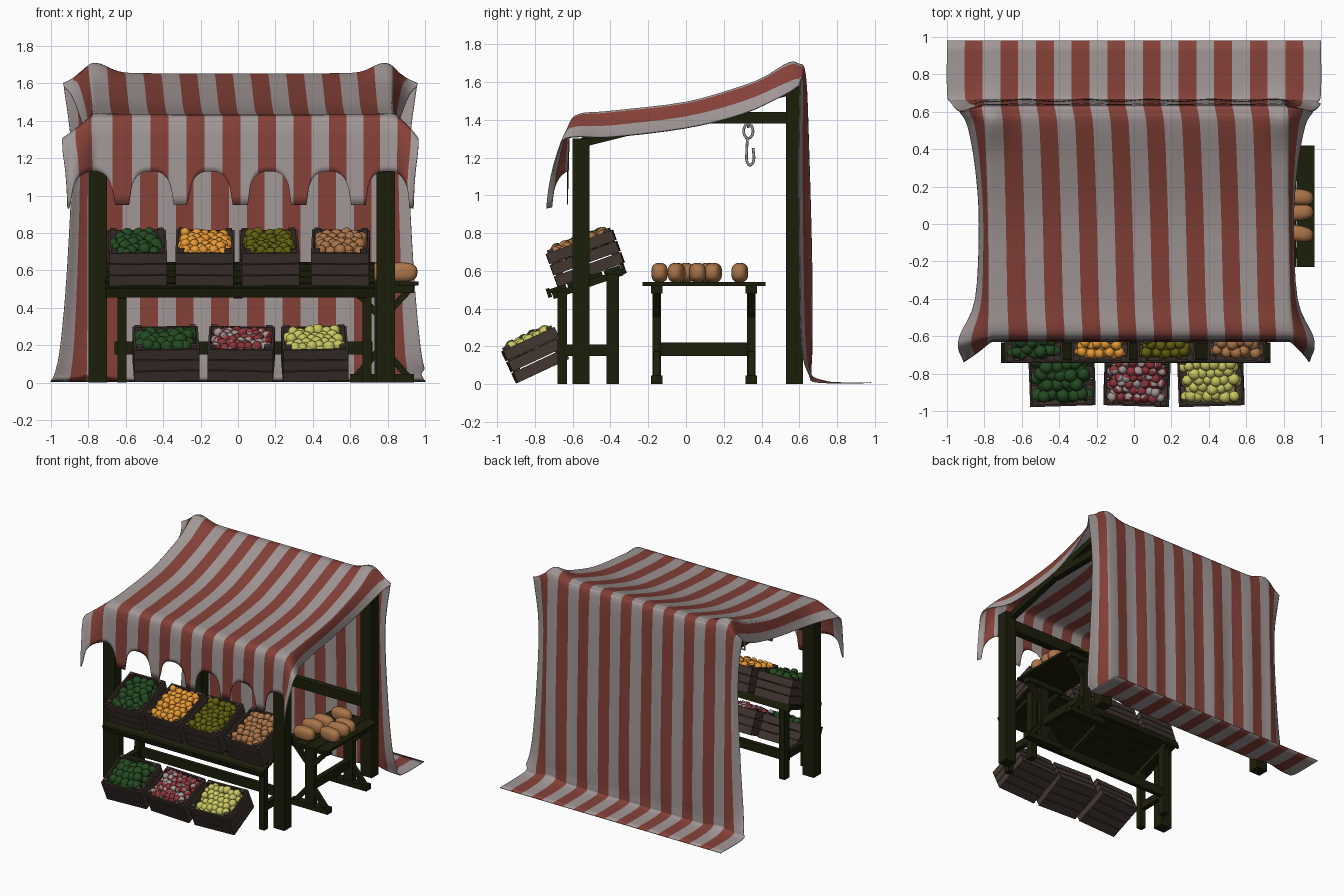
import bpy, bmesh, math, random
from mathutils import Matrix, Vector

random.seed(4)
if "Cube" in bpy.data.objects:
    bpy.data.objects.remove(bpy.data.objects["Cube"])


def material(name, r, g, b):
    m = bpy.data.materials.new(name)
    m.use_nodes = True
    m.diffuse_color = (r, g, b, 1)
    bsdf = m.node_tree.nodes["Principled BSDF"]
    bsdf.inputs["Base Color"].default_value = (r, g, b, 1)
    bsdf.inputs["Roughness"].default_value = 0.8
    return m


RED = material("cloth red", .235, .053, .04)
WHITE = material("pale grey", .36, .315, .305)
WOOD = material("dark timber", .012, .013, .003)
CRATE = material("crate brown", .055, .037, .03)
GREEN = material("leaf green", .018, .068, .015)
ORANGE = material("orange", .8, .32, .035)
OLIVE = material("olive", .125, .115, .005)
TAN = material("baked tan", .4, .175, .065)
YELLOW = material("pale yellow", .58, .56, .12)
CRIMSON = material("radish crimson", .27, .035, .04)


def finish(bm, name, mats, smooth=False):
    mesh = bpy.data.meshes.new(name)
    bm.to_mesh(mesh)
    bm.free()
    ob = bpy.data.objects.new(name, mesh)
    bpy.context.collection.objects.link(ob)
    for m in mats:
        mesh.materials.append(m)
    if smooth:
        mesh.polygons.foreach_set("use_smooth", [True] * len(mesh.polygons))
    return ob


def box(bm, lo, hi, frame=Matrix()):
    lo, hi = Vector(lo), Vector(hi)
    size = Matrix.Diagonal((*(hi - lo), 1))
    bmesh.ops.create_cube(bm, size=1, matrix=frame @ Matrix.Translation((lo + hi) / 2) @ size)


def beam(bm, a, b, w, h):
    a, b = Vector(a), Vector(b)
    turn = (b - a).to_track_quat('Y', 'Z').to_matrix().to_4x4()
    n = (b - a).length
    box(bm, (-w / 2, 0, -h / 2), (w / 2, n, h / 2), Matrix.Translation(a) @ turn)


# Striped cloth: front valance, sagging roof, back sheet and floor flap in one
# stations: y, z, half width at hem, hem drop, hem shift in y
STATIONS = [
    (-.63, .95, .91, .02, -.11), (-.625, 1.2, .92, .05, -.09),
    (-.615, 1.37, .94, .09, -.05), (-.57, 1.43, .93, .12, -.02),
    (-.4, 1.435, .85, .14, 0), (0, 1.475, .83, .14, 0), (.3, 1.56, .85, .15, 0),
    (.52, 1.64, .89, .12, 0), (.595, 1.65, .93, .07, 0), (.635, 1.6, .93, .03, -.03),
    (.648, 1.2, .89, 0, -.05), (.662, .6, .915, 0, -.06), (.665, .2, .95, 0, -.05),
    (.665, .05, .98, 0, -.01), (.7, .012, 1, 0, 0), (.98, .01, 1, 0, 0)]


def station(t):
    i = min(int(t), len(STATIONS) - 2)
    f = t - i
    near = [STATIONS[max(0, min(len(STATIONS) - 1, i + k))] for k in (-1, 0, 1, 2)]
    return [b + .5 * f * (c - a + f * (2 * a - 5 * b + 4 * c - d + f * (3 * (b - c) + d - a)))
            for a, b, c, d in zip(*near)]


def scallop(x):
    d = (x + .78 + .158) % .316 - .158
    return .95 + .18 * max(0, 1 - abs(d / .114) ** 2.6) ** .38


def cloth_point(u, t):
    y, z, edge, drop, dy = station(t)
    a, s = abs(u), math.copysign(1, u)
    e = max(0, (a - .8) / .2) ** (.7 if t < 9 else 1)
    if s > 0 and t < 13:
        edge += .025
    # the stripes drift sideways towards the front
    drift = .06 * max(0, min(1, (9 - t) / 6)) * (1 - a ** 4)
    x = s * (min(a, .8) + (edge - .8) * e) + drift
    if t < 2:
        z = scallop(x) + (STATIONS[2][1] - scallop(x)) * t / 2
    z -= drop * e ** 1.3
    y += dy * e
    # raised along the rafters, peaked over the rear posts, folded down the back
    if 3 < t < 8:
        z += .022 * math.sin((t - 3) / 5 * math.pi) * min(1, a / .8) ** 4
    z += .05 * math.exp(-((a - .77) / .09) ** 2 - ((y - .57) / .12) ** 2)
    if 9 < t < 13:
        y += .007 * math.sin(u * 19) * math.sin((t - 9) / 4 * math.pi)
    return x, y, z


STRIPES, FINE, ROWS = 21, 7, 4
cols, rows = STRIPES * FINE, (len(STATIONS) - 1) * ROWS
bm = bmesh.new()
grid = [[bm.verts.new(cloth_point(2 * c / cols - 1, r / ROWS)) for c in range(cols + 1)]
        for r in range(rows + 1)]
for r in range(rows):
    for c in range(cols):
        f = bm.faces.new((grid[r][c], grid[r][c + 1], grid[r + 1][c + 1], grid[r + 1][c]))
        f.material_index = (c // FINE) % 2
cloth = finish(bm, "striped_canopy", [WHITE, RED], True)
cloth.modifiers.new("thickness", 'SOLIDIFY').thickness = .005

# Stall frame: posts, cross beams, rafters and side rails
bm = bmesh.new()
for x, inner in ((-.75, -.725), (.79, .765)):
    box(bm, (x - .05, -.6, 0), (x + .05, -.51, 1.3))
    box(bm, (x - .05, .53, 0), (x + .05, .62, 1.6))
    box(bm, (inner - .025, .0, 1.38), (inner + .025, .55, 1.44))
    beam(bm, (inner, -.55, 1.28), (inner, .57, 1.56), .05, .05)
box(bm, (-.75, -.585, 1.17), (.79, -.525, 1.26))
box(bm, (-.75, .545, 1.54), (.79, .605, 1.61))
box(bm, (-.75, .55, .55), (.79, .6, .63))
finish(bm, "stall_frame", [WOOD])

# Sloped display shelf
SHELF = Matrix.Translation((0, -.72, .48)) @ Matrix.Rotation(math.radians(19), 4, 'X')
bm = bmesh.new()
for i in range(4):
    box(bm, (-.71, i * .102, 0), (.73, i * .102 + .092, .022), SHELF)
box(bm, (-.71, -.015, -.02), (.73, .005, .03), SHELF)
box(bm, (-.71, .4, -.03), (.73, .42, .03), SHELF)
for x in (-.62, 0, .66):
    box(bm, (x - .025, .01, -.035), (x + .025, .4, 0), SHELF)
for x in (-.62, .69):
    box(bm, (x - .025, -.68, 0), (x + .025, -.63, .49))
    box(bm, (x - .025, -.42, 0), (x + .025, -.355, .58))
    box(bm, (x - .02, -.65, .15), (x + .02, -.39, .21))
box(bm, (-.66, -.405, .15), (.72, -.37, .22))
finish(bm, "display_shelf", [WOOD])

# Trestle side table
bm = bmesh.new()
for i in range(4):
    x = .57 + i * .1
    box(bm, (x, -.23, .52), (x + .096, .42, .54))
for y in (-.155, .345):
    box(bm, (.73, y - .022, .04), (.81, y + .022, .5))
    for z in (0, .48):
        box(bm, (.6, y - .03, z), (.94, y + .03, z + .045))
    for s in (-1, 1):
        beam(bm, (.77 + s * .14, y, .03), (.77 + s * .02, y, .17), .035, .035)
        beam(bm, (.77 + s * .14, y, .49), (.77 + s * .02, y, .36), .035, .035)
box(bm, (.75, -.155, .15), (.79, .345, .22))
finish(bm, "side_table", [WOOD])


# Slatted crates filled with produce
def crate(name, frame, w, d, h):
    bm = bmesh.new()
    k = h / 3
    for i in range(3):
        z0, z1 = i * k + .003, (i + 1) * k - .003
        for y in (0, d - .012):
            box(bm, (-w / 2, y, z0), (w / 2, y + .012, z1), frame)
        for x in (-w / 2, w / 2 - .012):
            box(bm, (x, .012, z0), (x + .012, d - .012, z1), frame)
    for i in range(4):
        box(bm, (-w / 2, i * d / 4 + .003, 0), (w / 2, (i + 1) * d / 4 - .003, .012), frame)
    for x in (-w / 2 + .012, w / 2 - .047):
        for y in (.012, d - .042):
            box(bm, (x, y, 0), (x + .035, y + .03, h + .012), frame)
    finish(bm, name, [CRATE])


def produce(name, frame, w, mats, r, d, h):
    bm = bmesh.new()
    for layer in range(2):
        inset = r + .012 + layer * r * .5
        span_x, span_y = w - 2 * inset, d - 2 * inset
        nx, ny = round(span_x / (r * 1.65)) + 1, round(span_y / (r * 1.5)) + 1
        for j in range(ny):
            odd = j % 2
            for i in range(nx - odd):
                jit = [random.uniform(-.3, .3) * r for _ in range(3)]
                c = frame @ (Vector((span_x * ((i + odd / 2) / (nx - 1) - .5),
                                     inset + span_y * j / (ny - 1),
                                     h - r * 1.05 + layer * r * .75)) + Vector(jit))
                size = r * random.uniform(.9, 1.1)
                new = bmesh.ops.create_icosphere(bm, subdivisions=2, radius=size,
                                                 matrix=Matrix.Translation(c))["verts"]
                if len(mats) > 1:
                    axis = Vector([random.uniform(-1, 1) for _ in range(3)]).normalized()
                    for f in {f for v in new for f in v.link_faces}:
                        f.material_index = int((f.calc_center_median() - c).dot(axis) > size * .15)
    finish(bm, name, mats, True)


# name, colours, fruit radius, x, turn in degrees, on the shelf
GOODS = [("green_apple", [GREEN], .034, -.535, 1, True), ("orange", [ORANGE], .028, -.18, -1, True),
         ("olive_fruit", [OLIVE], .029, .175, 2, True), ("potato", [TAN], .031, .545, -1, True),
         ("cabbage", [GREEN], .037, -.38, 2, False),
         ("radish", [CRIMSON, WHITE], .026, .012, -2, False),
         ("lemon", [YELLOW], .031, .415, 2, False)]
for name, mats, r, x, turn, upper in GOODS:
    y, z, tilt, w, d = (-.675, .515, 20, .31, .37) if upper else (-.895, .005, 25, .35, .3)
    frame = (Matrix.Translation((x, y, z)) @ Matrix.Rotation(math.radians(tilt), 4, 'X')
             @ Matrix.Rotation(math.radians(turn), 4, 'Z'))
    crate(name + "_crate", frame, w, d, .19)
    produce(name + "_pile", frame, w, mats, r, d, .19)

# Plump loaves on the side table
bm = bmesh.new()
for x, y in ((.87, -.05), (.87, .06), (.87, .145), (.7, -.14), (.68, .0), (.7, .11), (.74, .285)):
    new = bmesh.ops.create_icosphere(bm, subdivisions=3, radius=1)["verts"]
    for v in new:
        v.co = [math.copysign(abs(k) ** .75, k) for k in v.co]
    shape = Matrix.Diagonal((.09, .044, .052, 1))
    turn = Matrix.Rotation(random.uniform(-.2, .2), 4, 'Z')
    bmesh.ops.transform(bm, verts=new, matrix=Matrix.Translation((x, y, .59)) @ turn @ shape)
finish(bm, "bread_loaves", [TAN], True)

# Hanging hook: a ring round the side rail, a link and a curved hook
HOOK_X = -.685
curve = bpy.data.curves.new("hook", 'CURVE')
curve.dimensions = '3D'
curve.bevel_depth = .007
curve.bevel_resolution = 2


def wire(points, closed=False):
    sp = curve.splines.new('POLY')
    sp.points.add(len(points) - 1)
    for p, co in zip(sp.points, points):
        p.co = (*co, 1)
    sp.use_cyclic_u = closed


def arc(cy, cz, ry, rz, a0, a1, n=14):
    return [(HOOK_X, cy + ry * math.cos(math.radians(a0 + (a1 - a0) * i / n)),
             cz + rz * math.sin(math.radians(a0 + (a1 - a0) * i / n))) for i in range(n + 1)]


wire([(x, .33, z) for x, z in ((HOOK_X, 1.36), (HOOK_X, 1.46), (-.765, 1.46), (-.765, 1.36))], True)
wire(arc(.33, 1.34, .025, .038, 0, 345), True)
wire([(HOOK_X, .325, 1.31), (HOOK_X, .32, 1.2)] + arc(.34, 1.2, .02, .04, 180, 370)
     + [(HOOK_X, .355, 1.25)])
hook = bpy.data.objects.new("hanging_hook", curve)
bpy.context.collection.objects.link(hook)
curve.materials.append(WHITE)
